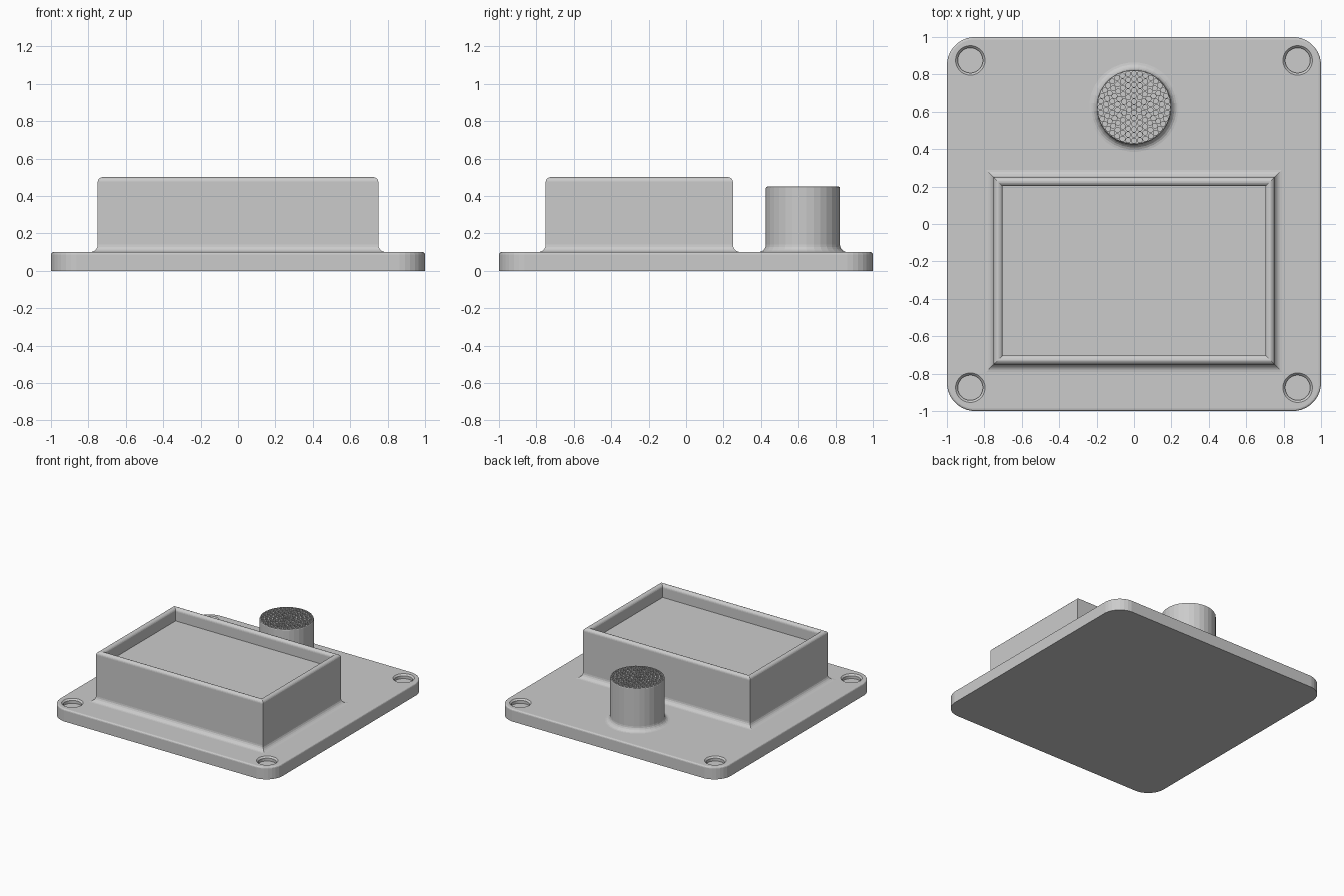
import bpy, bmesh
from math import pi, sin, cos, radians

old = bpy.data.objects.get("Cube")
if old:
    bpy.data.objects.remove(old, do_unlink=True)

grey = bpy.data.materials.new("plain grey")
grey.use_nodes = True
colour = (0.6, 0.6, 0.6, 1)
grey.diffuse_color = colour
grey.node_tree.nodes["Principled BSDF"].inputs["Base Color"].default_value = colour


def outline(hx, hy, radius, steps):
    """Counter-clockwise rectangle with rounded corners; a zero radius gives sharp ones."""
    if radius <= 0:
        return [(hx, hy), (-hx, hy), (-hx, -hy), (hx, -hy)]
    points = []
    for quarter, (sx, sy) in enumerate([(1, 1), (-1, 1), (-1, -1), (1, -1)]):
        for i in range(steps):
            a = (quarter + (i + 0.5) / steps) * pi / 2
            points.append((sx * (hx - radius) + radius * cos(a),
                           sy * (hy - radius) + radius * sin(a)))
    return points


def arc(offset, z, radius, start, end, steps=5):
    """Profile points on an arc, as (outward offset, height)."""
    angles = [radians(start + (end - start) * i / steps) for i in range(steps + 1)]
    return [(offset + radius * cos(a), z + radius * sin(a)) for a in angles]


def add_loft(bm, centre, size, radius, steps, profile):
    """Stack outlines along a profile and cap both ends."""
    rings = []
    for offset, z in profile:
        corner = radius + offset if radius else 0
        pts = outline(size[0] + offset, size[1] + offset, corner, steps)
        rings.append([bm.verts.new((centre[0] + x, centre[1] + y, z)) for x, y in pts])
    for low, high in zip(rings, rings[1:]):
        for i in range(len(low)):
            j = (i + 1) % len(low)
            bm.faces.new((low[i], low[j], high[j], high[i]))
    bm.faces.new(rings[0][::-1])
    bm.faces.new(rings[-1])


def make_object(name, bm):
    bmesh.ops.recalc_face_normals(bm, faces=bm.faces)
    mesh = bpy.data.meshes.new(name)
    bm.to_mesh(mesh)
    bm.free()
    obj = bpy.data.objects.new(name, mesh)
    bpy.context.collection.objects.link(obj)
    mesh.materials.append(grey)
    return obj


def loft(name, *args):
    bm = bmesh.new()
    add_loft(bm, *args)
    return make_object(name, bm)


def cut(target, cutter):
    mod = target.modifiers.new("cut", 'BOOLEAN')
    mod.operation = 'DIFFERENCE'
    mod.solver = 'EXACT'
    mod.object = cutter
    cutter.hide_render = True
    bpy.context.view_layer.objects.active = target
    bpy.ops.object.modifier_apply(modifier=mod.name)
    bpy.data.objects.remove(cutter, do_unlink=True)


# Base plate with softened top edge
plate = loft("base_plate", (0, 0), (1, 1), 0.15, 8,
             [(0, 0)] + arc(-0.012, 0.088, 0.012, 0, 90, 3))

# Blind screw recesses in the four corners
bm = bmesh.new()
for x in (-0.875, 0.875):
    for y in (-0.875, 0.875):
        add_loft(bm, (x, y), (0.067, 0.067), 0.067, 8,
                 [(0, 0.065), (0, 0.088), (0.012, 0.1), (0.012, 0.12)])
cut(plate, make_object("screw_cutter", bm))

# Fillet where a raised part meets the plate
foot = [(0.04, 0.09)] + arc(0.04, 0.14, 0.04, 270, 180)

# Raised tray: filleted foot, rounded rim, sunken floor
loft("display_housing", (0, -0.25), (0.75, 0.5), 0, 1,
     foot + arc(-0.024, 0.476, 0.024, 0, 180, 10) + [(-0.048, 0.4)])

# Round post with a perforated cap
post = loft("round_post", (0, 0.625), (0.2, 0.2), 0.2, 8,
            foot + arc(-0.008, 0.442, 0.008, 0, 90, 2))
bm = bmesh.new()
for ring in range(7):
    count = max(1, 6 * ring)
    for i in range(count):
        a = pi / 2 + 2 * pi * i / count
        r = 0.03 * ring
        add_loft(bm, (r * cos(a), 0.625 + r * sin(a)), (0.0135, 0.0135), 0.0135, 2,
                 [(0, 0.44), (0, 0.47)])
cut(post, make_object("perforation_cutter", bm))
